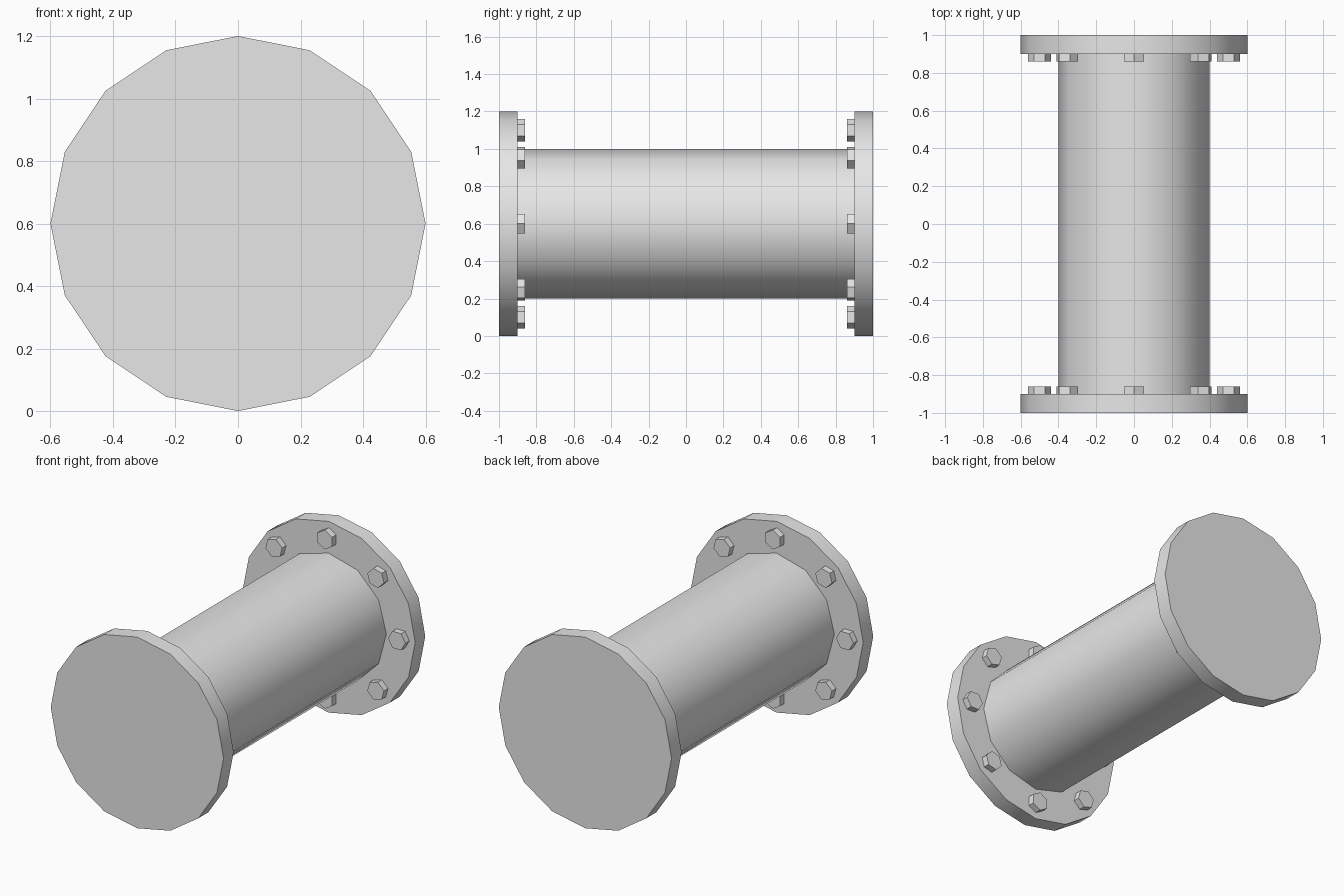
import bpy
from math import pi, sin, cos, radians
from mathutils import Matrix

cube = bpy.data.objects.get("Cube")
if cube:
    bpy.data.objects.remove(cube, do_unlink=True)

CENTRE_Z = 0.6
steel = bpy.data.materials.new("grey_steel")
steel.use_nodes = True
colour = (0.8, 0.8, 0.8, 1)
steel.diffuse_color = colour
steel.node_tree.nodes["Principled BSDF"].inputs["Base Color"].default_value = colour


def cylinder(name, sides, radius, y0, y1, x=0, z=CENTRE_Z, turn=0, smooth=True):
    """Prism along y with one corner pointing up, then turned about y."""
    bpy.ops.mesh.primitive_cylinder_add(vertices=sides, radius=radius, depth=abs(y1 - y0))
    ob = bpy.context.object
    ob.name = name
    ob.data.transform(Matrix.Rotation(turn, 4, 'Y') @ Matrix.Rotation(pi / 2, 4, 'X')
                      @ Matrix.Rotation(0, 4, 'Z'))
    ob.location = (x, (y0 + y1) / 2, z)
    ob.data.materials.append(steel)
    if smooth:
        bpy.ops.object.shade_smooth_by_angle(angle=radians(40))
    return ob


# Pipe body
cylinder("pipe", 12, 0.4, -0.9, 0.9)

# End flanges, each with a ring of eight hexagonal bolt heads on its inner face
for end, side in (("front", -1), ("back", 1)):
    cylinder(end + "_flange", 16, 0.6, side * 0.9, side)
    for i in range(8):
        a = i * pi / 4
        cylinder(f"{end}_bolt_{i + 1}", 6, 0.06, side * 0.86, side * 0.9,
                 x=0.5 * sin(a), z=CENTRE_Z + 0.5 * cos(a), turn=a, smooth=False)
